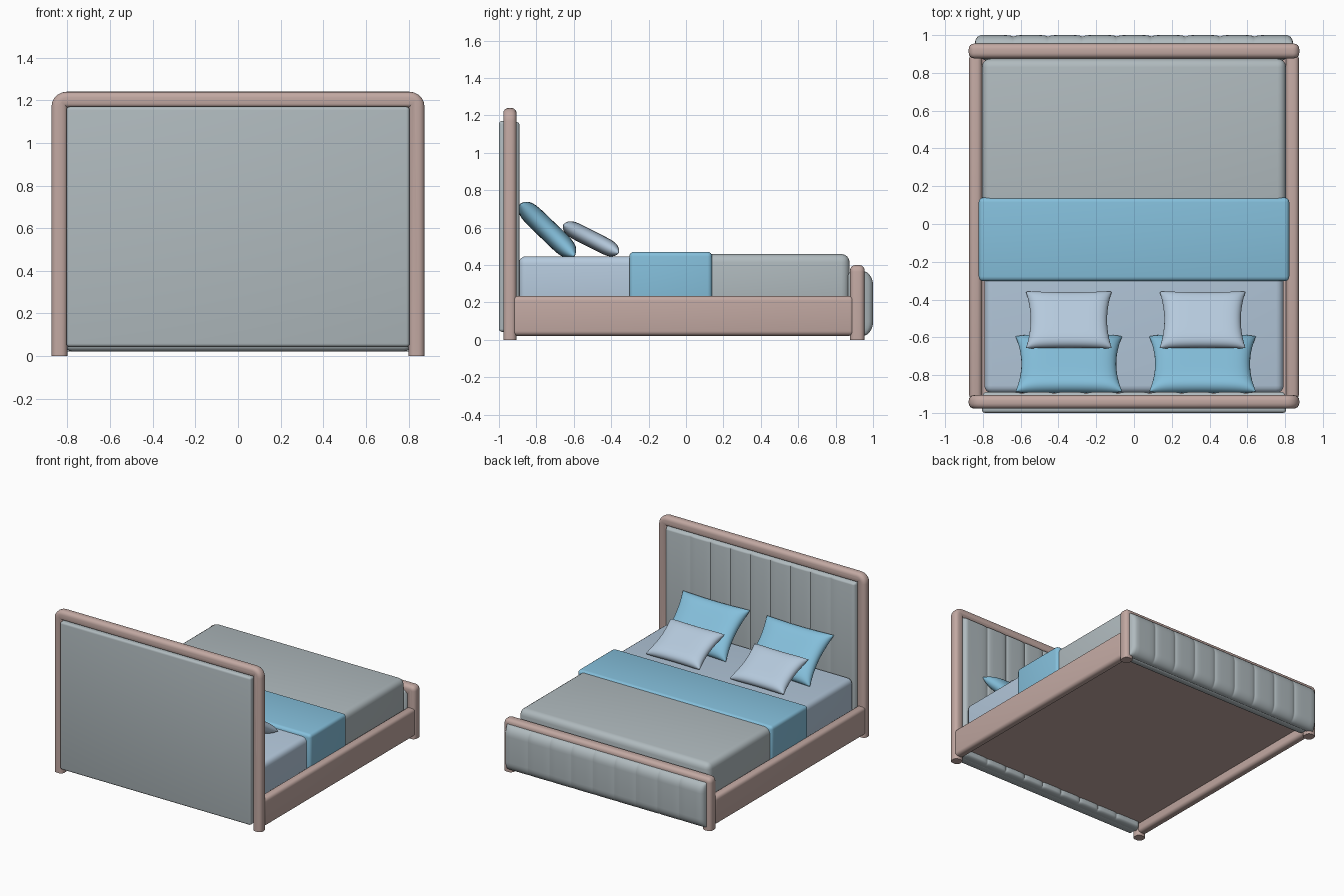
import bpy, bmesh, math
from mathutils import Matrix

if "Cube" in bpy.data.objects:
    bpy.data.objects.remove(bpy.data.objects["Cube"])


def material(name, srgb):
    m = bpy.data.materials.new(name)
    m.diffuse_color = [((c + 0.055) / 1.055) ** 2.4 for c in srgb] + [1]
    m.use_nodes = True
    m.node_tree.nodes["Principled BSDF"].inputs["Base Color"].default_value = m.diffuse_color
    return m


ROSE = material("rose_wood", (0.76, 0.66, 0.635))
GREY = material("grey_fabric", (0.69, 0.73, 0.745))
BLUE = material("blue_fabric", (0.52, 0.75, 0.86))
PALE = material("pale_blue_linen", (0.71, 0.79, 0.865))


def finish(name, bm, mat, angle=40):
    bmesh.ops.recalc_face_normals(bm, faces=bm.faces)
    me = bpy.data.meshes.new(name)
    bm.to_mesh(me)
    bm.free()
    me.materials.append(mat)
    me.shade_smooth()
    me.set_sharp_from_angle(angle=math.radians(angle))
    ob = bpy.data.objects.new(name, me)
    bpy.context.collection.objects.link(ob)
    return ob


def box(name, xr, yr, zr, mat, bevel=0.02, seg=4):
    bm = bmesh.new()
    bmesh.ops.create_cube(bm, size=1)
    for v in bm.verts:
        v.co = [r[0] + (c + 0.5) * (r[1] - r[0]) for c, r in zip(v.co, (xr, yr, zr))]
    bmesh.ops.bevel(bm, geom=bm.edges[:], offset=bevel, segments=seg, profile=0.5, affect='EDGES')
    return finish(name, bm, mat)


def arch(name, half, top, wall, radius, yr, bevel):
    """Upside-down U frame with rounded outer corners and softened edges."""
    pts = [(half - wall, 0), (half, 0)]
    for i in range(6):
        a = math.pi / 2 * i / 5
        pts.append((half - radius + radius * math.cos(a), top - radius + radius * math.sin(a)))
    pts += [(-x, z) for x, z in reversed(pts)]
    pts += [(-half + wall, top - wall), (half - wall, top - wall)]
    bm = bmesh.new()
    face = bm.faces.new([bm.verts.new((x, yr[0], z)) for x, z in pts])
    ext = bmesh.ops.extrude_face_region(bm, geom=[face])["geom"]
    for v in ext:
        if isinstance(v, bmesh.types.BMVert):
            v.co.y = yr[1]
    rims = [e for e in bm.edges if abs(e.verts[0].co.y - e.verts[1].co.y) < 1e-5
            and max(v.co.z for v in e.verts) > 0.001]
    bmesh.ops.bevel(bm, geom=rims, offset=bevel, segments=4, profile=0.5,
                    affect='EDGES', clamp_overlap=False)
    return finish(name, bm, ROSE)


def rounded(d, r):
    return 1.0 if d >= r else math.sqrt(max(0, 1 - (1 - d / r) ** 2))


def channel_panel(name, half, zr, y_back, depth, rx, rz, groove, step):
    """Padded panel with nine vertical channels, facing +y."""
    bounds = [-half] + [step * (i - 3.5) for i in range(8)] + [half]
    ts = [0, 0.03, 0.08, 0.16, 0.3, 0.5, 0.7, 0.84, 0.92, 0.97]
    cols = []
    for k in range(9):
        for t in ts:
            s = 2 * t - 1
            if (k == 0 and s < 0) or (k == 8 and s > 0):
                s = 0
            cols.append((bounds[k] + t * (bounds[k + 1] - bounds[k]), groove * s ** 6))
    cols.append((half, 0))
    ds = [rz * (1 - math.cos(math.pi / 2 * i / 7)) for i in range(8)]
    rows = [zr[0] + d for d in ds] + [zr[1] - d for d in reversed(ds)]
    bm = bmesh.new()
    grid = []
    for z in rows:
        ez = rounded(min(z - zr[0], zr[1] - z), rz)
        grid.append([bm.verts.new((x, y_back + 0.01 + (depth - 0.01 - g)
                                   * ez * rounded(half - abs(x), rx), z)) for x, g in cols])
    for a, b in zip(grid, grid[1:]):
        for i in range(len(a) - 1):
            bm.faces.new((a[i], a[i + 1], b[i + 1], b[i]))
    # close the sides and back
    rim = [e for e in bm.edges if e.is_boundary]
    ext = bmesh.ops.extrude_edge_only(bm, edges=rim)["geom"]
    for v in ext:
        if isinstance(v, bmesh.types.BMVert):
            v.co.y = y_back
    bmesh.ops.holes_fill(bm, edges=[e for e in bm.edges if e.is_boundary], sides=0)
    return finish(name, bm, GREY, 50)


def pillow(name, centre, size, tilt, mat):
    w, h, t = size
    n = 24
    bm = bmesh.new()
    for side in (1, -1):
        g = []
        for j in range(n + 1):
            v = -math.cos(math.pi * j / n)
            row = []
            for i in range(n + 1):
                u = -math.cos(math.pi * i / n)
                puff = math.sqrt(max(0, (1 - u ** 6) * (1 - v ** 6)))
                row.append(bm.verts.new((w / 2 * u * (1 - 0.11 * (1 - v * v)),
                                         h / 2 * v * (1 - 0.04 * (1 - u * u)),
                                         side * t / 2 * puff)))
            g.append(row)
        for a, b in zip(g, g[1:]):
            for i in range(n):
                bm.faces.new((a[i], a[i + 1], b[i + 1], b[i]))
    bmesh.ops.remove_doubles(bm, verts=bm.verts, dist=1e-5)
    bm.transform(Matrix.Translation(centre) @ Matrix.Rotation(math.radians(-tilt), 4, 'X'))
    return finish(name, bm, mat, 100)


# headboard
arch("headboard_frame", 0.875, 1.24, 0.075, 0.07, (-0.977, -0.906), 0.028)
box("headboard_back", (-0.805, 0.805), (-1.0, -0.93), (0.043, 1.17), GREY, 0.016)
channel_panel("headboard_channels", 0.805, (0.043, 1.17), -0.94, 0.05, 0.02, 0.02, 0.008, 0.169)

# footboard
arch("footboard_frame", 0.875, 0.4, 0.075, 0.035, (0.877, 0.955), 0.028)
box("footboard_inner_panel", (-0.81, 0.81), (0.865, 0.94), (0.022, 0.367), GREY, 0.03)
channel_panel("footboard_channels", 0.845, (0.022, 0.367), 0.935, 0.065, 0.035, 0.075, 0.008, 0.182)

# side rails, with the base recessed between them
for s, side in ((-1, "left"), (1, "right")):
    box(side + "_rail", sorted((s * 0.805, s * 0.873)), (-0.93, 0.9), (0.022, 0.235), ROSE, 0.025)
box("base", (-0.84, 0.84), (-0.92, 0.89), (0.09, 0.2), ROSE, 0.005, 1)

# bedding
box("mattress", (-0.792, 0.792), (-0.895, 0.85), (0.15, 0.447), PALE, 0.04)
box("duvet", (-0.805, 0.805), (-0.1, 0.875), (0.15, 0.459), GREY, 0.045)
box("throw", (-0.822, 0.822), (-0.303, 0.14), (0.15, 0.471), BLUE, 0.025)

# pillows
for x, side in ((-0.345, "left"), (0.363, "right")):
    pillow(side + "_large_pillow", (x, -0.741, 0.588), (0.565, 0.405, 0.11), 44, BLUE)
    pillow(side + "_small_pillow", (x, -0.508, 0.54), (0.455, 0.335, 0.09), 27, PALE)
